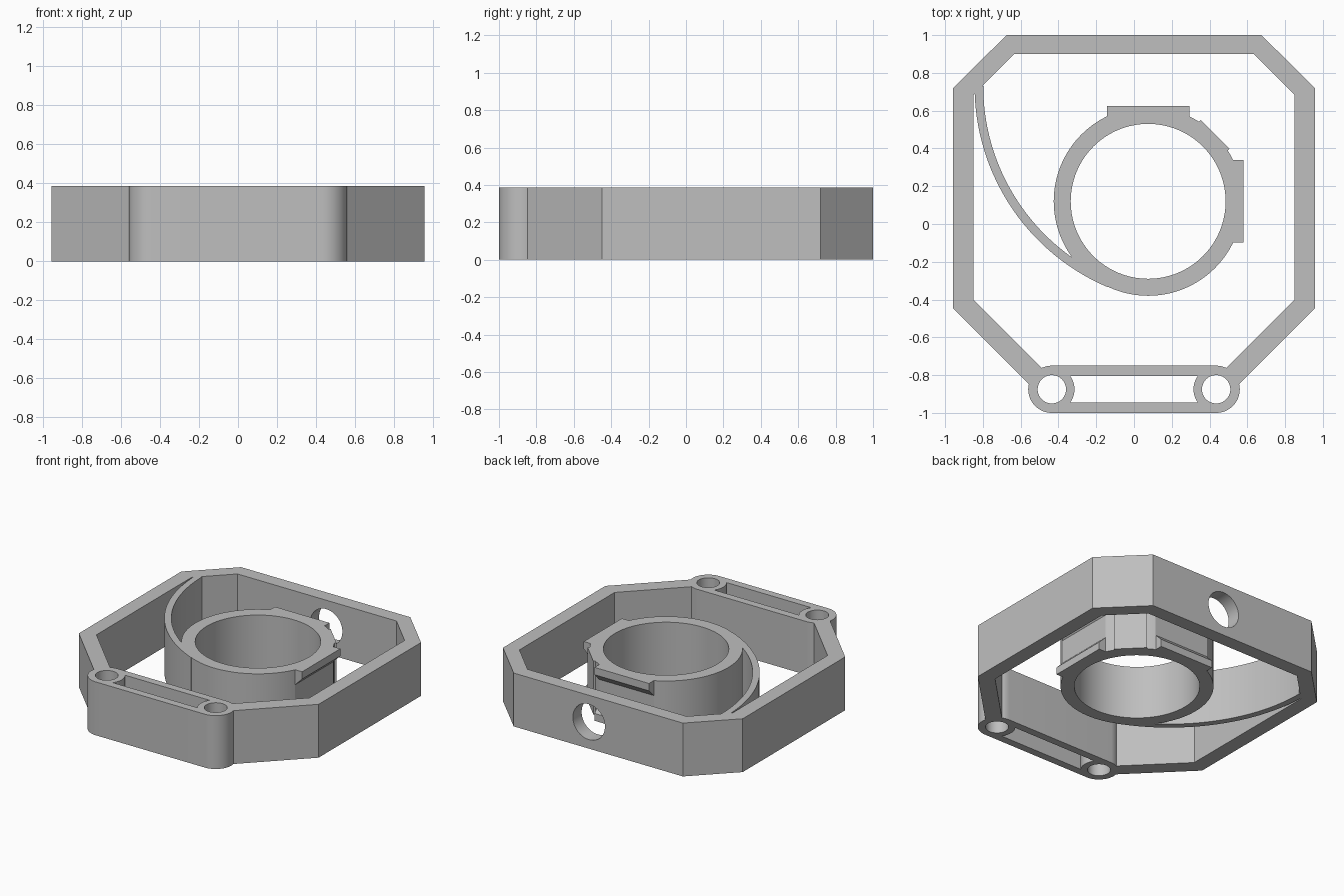
import bpy, bmesh
from math import sin, cos, radians, asin, degrees
from mathutils import Matrix, Vector

cube = bpy.data.objects.get("Cube")
if cube:
    bpy.data.objects.remove(cube, do_unlink=True)

H = 0.385                       # overall height
MID = 0.193                     # height of the side holes
CX, CY = 0.075, 0.12            # ring centre
BX, BY = 0.435, -0.875          # mounting bore position

grey = bpy.data.materials.new("light_grey")
grey.use_nodes = True
grey.diffuse_color = (0.52, 0.52, 0.52, 1)
grey.node_tree.nodes["Principled BSDF"].inputs["Base Color"].default_value = grey.diffuse_color


def arc(cx, cy, r, a0, a1, n):
    """Points along an arc, angles in degrees, both ends included."""
    return [(cx + r * cos(radians(a0 + (a1 - a0) * i / n)),
             cy + r * sin(radians(a0 + (a1 - a0) * i / n))) for i in range(n + 1)]


def circle(r, cx=0, cy=0, n=96):
    return arc(cx, cy, r, 0, 360, n)[:-1]


def prism(name, pts, z0=0, z1=H, matrix=Matrix()):
    """Extrude a flat outline along local z, then place it."""
    bm = bmesh.new()
    face = bm.faces.new([bm.verts.new((x, y, z0)) for x, y in pts])
    top = bmesh.ops.extrude_face_region(bm, geom=[face])
    verts = [v for v in top["geom"] if isinstance(v, bmesh.types.BMVert)]
    bmesh.ops.translate(bm, verts=verts, vec=(0, 0, z1 - z0))
    bmesh.ops.recalc_face_normals(bm, faces=bm.faces)
    bm.transform(matrix)
    bmesh.ops.recalc_face_normals(bm, faces=bm.faces)
    mesh = bpy.data.meshes.new(name)
    bm.to_mesh(mesh)
    bm.free()
    mesh.materials.append(grey)
    obj = bpy.data.objects.new(name, mesh)
    bpy.context.scene.collection.objects.link(obj)
    return obj


def combine(target, tool, operation):
    """Apply a boolean and discard the tool."""
    mod = target.modifiers.new("boolean", "BOOLEAN")
    mod.solver = "EXACT"
    mod.operation = operation
    mod.object = tool
    bpy.context.view_layer.objects.active = target
    bpy.ops.object.modifier_apply(modifier=mod.name)
    bpy.data.objects.remove(tool, do_unlink=True)


def cut(target, *args, **kw):
    combine(target, prism("cutter", *args, **kw), "DIFFERENCE")


def add(target, *args, **kw):
    combine(target, prism("addition", *args, **kw), "UNION")


def ring_frame(angle, z=0):
    """Local frame at the ring centre with x turned to the given direction."""
    return Matrix.Translation((CX, CY, z)) @ Matrix.Rotation(radians(angle), 4, "Z")


def radial_hole(target, angle, radius, start, end):
    place = ring_frame(angle, MID) @ Matrix.Rotation(radians(90), 4, "Y")
    cut(target, circle(radius, n=64), start, end, matrix=place)


# Eight-sided outer frame with its open middle
half = [(0.675, 1), (0.957, 0.72), (0.957, -0.448), (0.5, -0.905)]
frame = prism("outer_frame", half + [(-x, y) for x, y in reversed(half)])
half = [(0.635, 0.9), (0.85, 0.685), (0.85, -0.4), (0.485, -0.765)]
cut(frame, half + [(-x, y) for x, y in reversed(half)], -0.1, H + 0.1)

# Rounded front mount with two bores and a slot between them
R = 0.125
add(frame, arc(BX, BY, R, -90, 90, 32) + arc(-BX, BY, R, 90, 270, 32))
for side in (-1, 1):
    cut(frame, circle(0.075, side * BX, BY, 64), -0.1, H + 0.1)
spread = degrees(asin(0.07 / 0.12))
cut(frame, arc(BX, BY, 0.12, 180 - spread, 180 + spread, 12)
    + arc(-BX, BY, 0.12, -spread, spread, 12), -0.1, H + 0.1)

# Round windows facing the ring
for angle in (0, 45, 90):
    radial_hole(frame, angle, 0.128, 0.7, 1.25)

# Inner ring with a flat pad on the diagonal
ring = prism("inner_ring", circle(0.5, CX, CY, 128))
add(ring, [(0.2, -0.108), (0.502, -0.108), (0.502, 0.108), (0.2, 0.108)], matrix=ring_frame(45))

# Two grooved rails on the ring
W = 0.2175
for angle in (0, 90):
    add(ring, [(0.2, -W), (0.505, -W), (0.505, W), (0.2, W)], matrix=ring_frame(angle))
for angle in (0, 90):
    groove = [(0.45, 0.108), (0.53, 0.028), (0.53, H - 0.028), (0.45, H - 0.108)]
    cut(ring, groove, -W - 0.01, W + 0.01,
        matrix=ring_frame(angle) @ Matrix.Rotation(radians(90), 4, "X"))

# Curved arm running from the frame into the ring
AX, AY = 0.312, 0.73
add(ring, arc(AX, AY, 1.156, 180, 247, 48) + arc(AX, AY, 1.11, 247, 180, 48))

# Ring bore and the diagonal hole
cut(ring, circle(0.41, CX, CY, 128), -0.1, H + 0.1)
radial_hole(ring, 45, 0.085, 0.3, 0.6)

# Smooth round walls, keep edges sharp
for obj in (frame, ring):
    bpy.ops.object.select_all(action="DESELECT")
    obj.select_set(True)
    bpy.context.view_layer.objects.active = obj
    bpy.ops.object.shade_smooth_by_angle(angle=radians(25))
